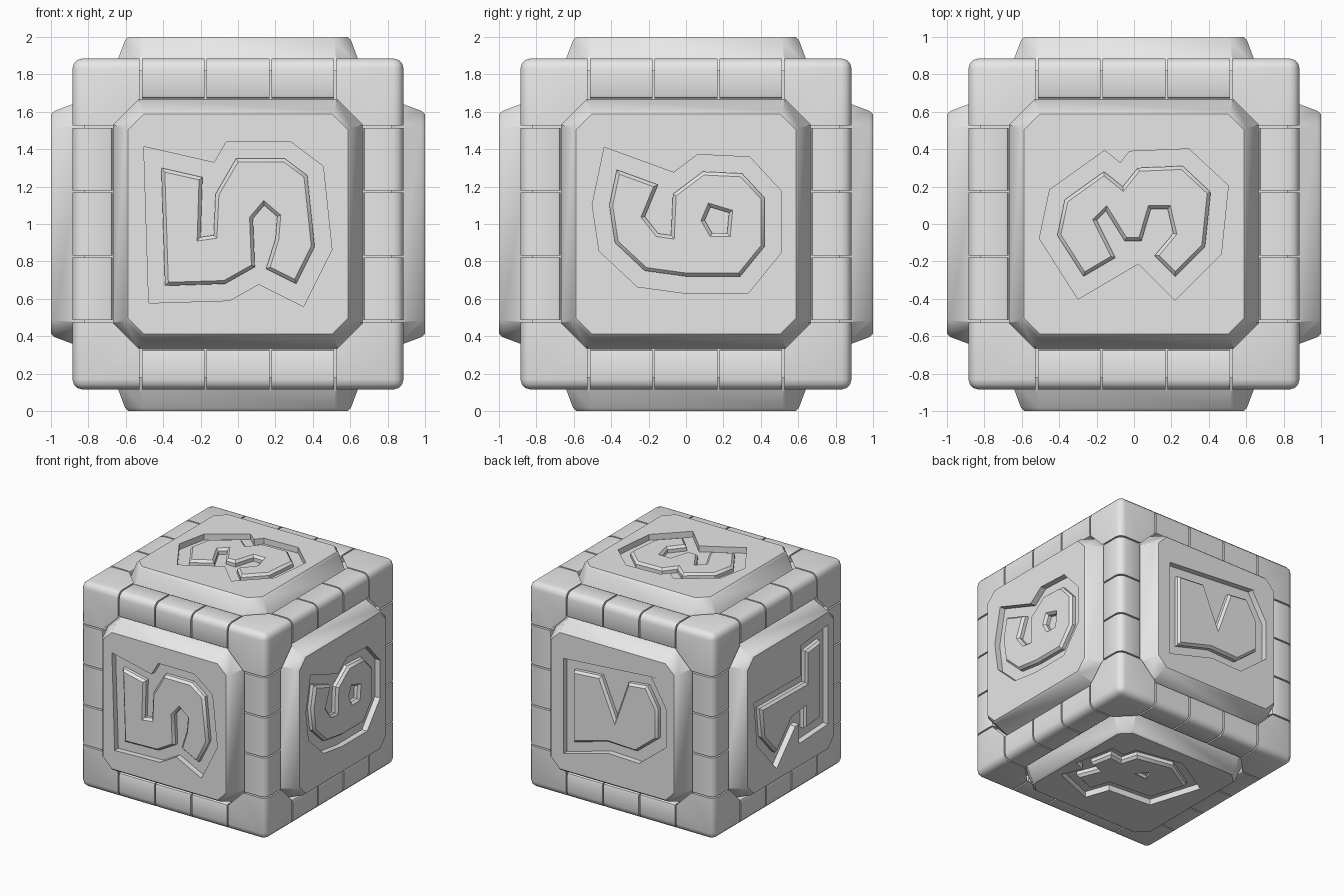
import bpy
import bmesh
import math
from itertools import permutations
from mathutils import Matrix, Vector

cube = bpy.data.objects.get("Cube")
if cube:
    bpy.data.objects.remove(cube, do_unlink=True)

stone = bpy.data.materials.new("light grey stone")
stone.use_nodes = True
GREY = (0.8, 0.8, 0.8, 1)
stone.diffuse_color = GREY
stone.node_tree.nodes["Principled BSDF"].inputs["Base Color"].default_value = GREY

CENTRE = Matrix.Translation((0, 0, 1))
OUT, IN, SPLIT, GAP = 0.885, 0.67, 0.52, 0.006
FLOOR = 0.95
parts = []


def to_mesh(bm, name):
    bmesh.ops.recalc_face_normals(bm, faces=bm.faces)
    mesh = bpy.data.meshes.new(name)
    bm.to_mesh(mesh)
    bm.free()
    mesh.materials.append(stone)
    return mesh


def place(mesh, matrix):
    obj = bpy.data.objects.new(mesh.name, mesh)
    bpy.context.collection.objects.link(obj)
    obj.matrix_world = CENTRE @ matrix
    parts.append(obj)


def bevel(bm, width, segments, test):
    edges = [e for e in bm.edges if all(test(v.co) for v in e.verts)]
    bmesh.ops.bevel(bm, geom=edges, offset=width, segments=segments,
                    profile=0.5, affect='EDGES')


def on_outside(co):
    return sum(abs(c - OUT) < 1e-4 for c in co)


# Core cube behind the stones
bm = bmesh.new()
bmesh.ops.create_cube(bm, size=1.64)
place(to_mesh(bm, "core"), Matrix())


# Edge stones, three along each of the twelve edges
def edge_stone(start, end):
    bm = bmesh.new()
    bmesh.ops.create_cube(bm, size=1)
    mid, half = (OUT + IN) / 2, OUT - IN
    for v in bm.verts:
        v.co = ((start + end) / 2 + v.co.x * (end - start),
                mid + v.co.y * half, mid + v.co.z * half)
    bevel(bm, 0.02, 2, lambda c: abs(c.y - IN) < 1e-4 and abs(c.z - OUT) < 1e-4)
    bevel(bm, 0.02, 2, lambda c: abs(c.z - IN) < 1e-4 and abs(c.y - OUT) < 1e-4)
    bevel(bm, 0.055, 3, lambda c: on_outside(c) == 2)
    return to_mesh(bm, "edge_stone")


cycle = Matrix(((0, 0, 1, 0), (1, 0, 0, 0), (0, 1, 0, 0), (0, 0, 0, 1)))
third = SPLIT / 3
for k in (-2, 0, 2):
    mesh = edge_stone((k - 1) * third + GAP, (k + 1) * third - GAP)
    turn = Matrix()
    for axis in range(3):
        for quarter in range(4):
            place(mesh, turn @ Matrix.Rotation(quarter * math.pi / 2, 4, 'X'))
        turn = cycle @ turn

# Corner stones, trimmed to follow the clipped panels
bm = bmesh.new()
near = SPLIT + GAP
corner_points = {(OUT, OUT, OUT)}
corner_points |= set(permutations((OUT, OUT, near)))
corner_points |= set(permutations((OUT, IN, near)))
for p in sorted(corner_points):
    bm.verts.new(p)
bmesh.ops.convex_hull(bm, input=bm.verts)
bmesh.ops.dissolve_limit(bm, angle_limit=0.01, verts=bm.verts, edges=bm.edges)
bevel(bm, 0.055, 3, lambda c: on_outside(c) >= 2)
corner = to_mesh(bm, "corner_stone")
for flip in (0, math.pi):
    for quarter in range(4):
        place(corner, Matrix.Rotation(flip, 4, 'X')
              @ Matrix.Rotation(quarter * math.pi / 2, 4, 'Z'))


# Outline helpers: outlines run clockwise, holes run the other way
def offset(segments, distance):
    """Shift each segment outwards and join neighbours where they cross."""
    lines = []
    for a, b in segments:
        d = (b - a).normalized()
        lines.append((a + Vector((-d.y, d.x)) * distance, d))
    result = []
    for (p, d), (q, e) in zip(lines[-1:] + lines[:-1], lines):
        cross = d.x * e.y - d.y * e.x
        if abs(cross) < 0.02:
            result.append(q)
            continue
        gap = q - p
        result.append(p + d * ((gap.x * e.y - gap.y * e.x) / cross))
    return result


def closed(points):
    return list(zip(points, points[1:] + points[:1]))


def to_vec(point):
    return Vector(point) / 100


def ring(bm, points, depth):
    return [bm.verts.new((p[0], p[1], depth)) for p in points]


def bridge(bm, lower, upper):
    for (a, b), (c, d) in zip(closed(lower), closed(upper)):
        bm.faces.new((a, b, d, c))


def cap(bm, *rings):
    edges = [bm.edges.get(pair) for r in rings for pair in closed(r)]
    bmesh.ops.triangle_fill(bm, use_beauty=True, edges=edges, normal=(0, 0, 1))


def octagon(side, clip):
    return [Vector(p) for p in ((-side, -clip), (-side, clip), (-clip, side),
            (clip, side), (side, clip), (side, -clip), (clip, -side), (-clip, -side))]


def face_panel(side, u, v, outline, hole=None):
    """Clipped panel with a sunken pocket and a raised relief; nested lists are notches."""
    u, v = Vector(u), Vector(v)
    matrix = Matrix((u, v, u.cross(v))).transposed().to_4x4()
    shape, pocket_segments = [], []
    bridged = False
    for item in outline:
        if isinstance(item, list):
            shape += [to_vec(p) for p in item]
            bridged = True
            continue
        point = to_vec(item)
        if shape and not bridged:
            pocket_segments.append((shape[-1], point))
        shape.append(point)
        bridged = False
    pocket_segments.append((shape[-1], shape[0]))

    # Panel with bevelled rim and pocket
    bm = bmesh.new()
    base = ring(bm, octagon(0.665, 0.53), 0.82)
    rim = ring(bm, octagon(0.605, 0.515), 0.98)
    top = ring(bm, octagon(0.588, 0.505), 1)
    bridge(bm, base, rim)
    bridge(bm, rim, top)
    pocket = offset(pocket_segments, 0.09)
    lip, floor = ring(bm, pocket, 1), ring(bm, pocket, FLOOR)
    bridge(bm, lip, floor)
    cap(bm, top, lip)
    cap(bm, floor)
    place(to_mesh(bm, side + "_panel"), matrix)

    # Raised relief with chamfered edges
    bm = bmesh.new()
    tops = []
    for loop in [shape] + ([[to_vec(p) for p in hole]] if hole else []):
        foot, shoulder = ring(bm, loop, FLOOR - 0.01), ring(bm, loop, 0.98)
        crown = ring(bm, offset(closed(loop), -0.018), 1)
        bridge(bm, foot, shoulder)
        bridge(bm, shoulder, crown)
        tops.append(crown)
    cap(bm, *tops)
    place(to_mesh(bm, side + "_relief"), matrix)


X, Y, Z = Vector((1, 0, 0)), Vector((0, 1, 0)), Vector((0, 0, 1))

face_panel("front", X, Z, [
    (-41, 30), (-19, 25), [(-20, -7), (-13, -6)], (-12, 16), (-1, 35), (25, 35),
    (37, 26), (41, -12), (31, -32), (15, -24), [(20, -8), (21, 4), (14, 10), (8, 3)],
    (9, -23), (-7, -32), (-39, -33)])
face_panel("left", Y, Z, [
    (-37, 29), (-15, 21), [(-22, 4), (-15, -5), (-8, -6)], (-7, 16), (9, 28), (30, 27),
    (42, 14), (42, -12), (29, -28), (0, -28), (-22, -25), (-38, -10), (-41, 10)],
    hole=[(13, 9), (10, 2), (14, -5), (22, -5), (23, 6)])
face_panel("top", X, Y, [
    (-37, 13), (-16, 28), (-6, 20), (2, 30), (26, 31), (41, 17), (38, -12), (22, -28),
    (11, -17), [(21, -5), (18, 8), (9, 8), (4, -9), (-5, -9), (-15, 7), (-20, 2)],
    (-10, -18), (-27, -28), (-41, -6)])
face_panel("back", -X, Z, [
    (-38, 29), (-12, 31), [(2, -2)], (14, 32), (32, 34), (42, 17), (42, -9),
    (22, -25), (-5, -24), (-38, -33)])
face_panel("right", -Y, Z, [
    (-40, 10), (22, 9), (22, 36), (42, 38), (42, -29), (20, -30), (20, -12),
    (2, -14), (-19, -36), (-37, -16)])
face_panel("bottom", X, -Y, [
    (-35, -22), (-25, 10), (14, 13), (20, 30), (40, 22), (33, 4), (44, 0),
    (40, -20), (28, -18), (24, -32), (-8, -38)],
    hole=[(-6, -8), (12, -10), (0, -24)])

# Smooth rounded edges, keep creases sharp
bpy.context.view_layer.update()
for obj in bpy.context.selected_objects:
    obj.select_set(False)
for obj in parts:
    obj.select_set(True)
bpy.context.view_layer.objects.active = parts[0]
bpy.ops.object.shade_smooth_by_angle(angle=math.radians(35))
